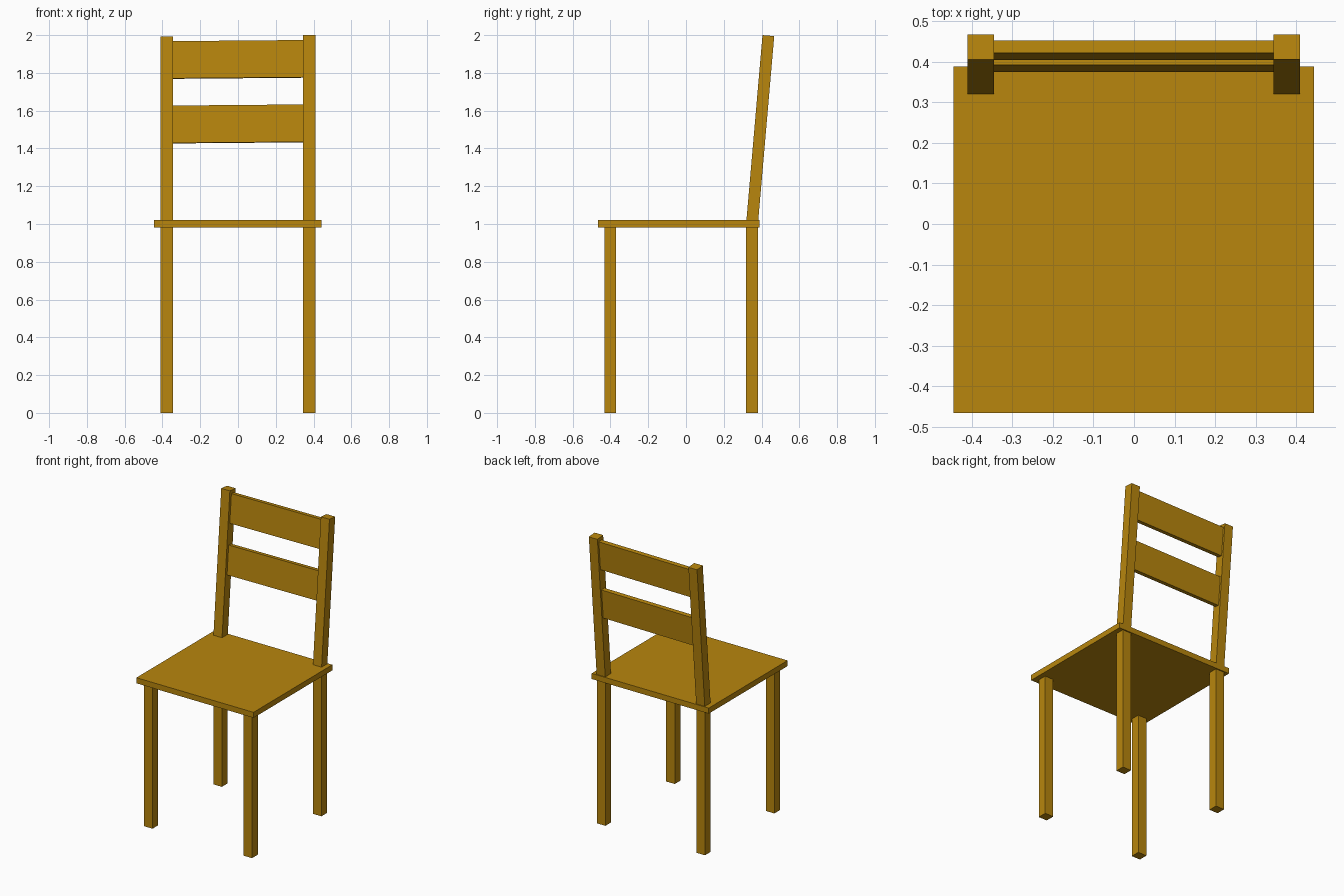
import bpy
import bmesh
from mathutils import Vector

if "Cube" in bpy.data.objects:
    bpy.data.objects.remove(bpy.data.objects["Cube"])

wood = bpy.data.materials.new("golden_wood")
wood.diffuse_color = (0.479, 0.238, 0.004, 1)
wood.use_nodes = True
wood.node_tree.nodes["Principled BSDF"].inputs["Base Color"].default_value = wood.diffuse_color

LEAN = 0.0868            # backward lean of the backrest, y per z
SEAT_TOP = 1.02


def front_y(z):
    """y of the front face of the leaning posts at height z"""
    return 0.32 + LEAN * (z - SEAT_TOP)


def prism(name, x0, x1, profile, rise=0.0):
    """Extrude a (y, z) side profile from x0 to x1, optionally rising in z"""
    bm = bmesh.new()
    face = bm.faces.new([bm.verts.new((x0, y, z)) for y, z in profile])
    ext = bmesh.ops.extrude_face_region(bm, geom=[face])
    verts = [g for g in ext["geom"] if isinstance(g, bmesh.types.BMVert)]
    bmesh.ops.translate(bm, vec=Vector((x1 - x0, 0, rise)), verts=verts)
    bmesh.ops.recalc_face_normals(bm, faces=bm.faces)
    mesh = bpy.data.meshes.new(name)
    bm.to_mesh(mesh)
    bm.free()
    mesh.materials.append(wood)
    obj = bpy.data.objects.new(name, mesh)
    bpy.context.collection.objects.link(obj)
    return obj


def rect(y0, y1, z0, z1):
    return [(y0, z0), (y1, z0), (y1, z1), (y0, z1)]


def leaning(inset, depth, z0, z1):
    """Profile of a leaning board, its ends square to the lean"""
    drop = depth * LEAN
    a, b = front_y(z0) + inset, front_y(z1) + inset
    return [(a, z0), (a + depth, z0 - drop), (b + depth, z1 - drop), (b, z1)]


# Seat board
prism("seat", -0.444, 0.443, rect(-0.465, 0.388, 0.982, SEAT_TOP))

# Legs and leaning back posts; the left post is a touch shorter
for side, x0, x1, top in (("left", -0.41, -0.345, 1.993),
                          ("right", 0.344, 0.409, 2.0)):
    prism("front_leg_" + side, x0, x1, rect(-0.432, -0.37, 0, 0.99))
    prism("back_leg_" + side, x0, x1, rect(0.318, 0.38, 0, 0.99))
    prism("back_post_" + side, x0, x1, leaning(0, 0.062, 1.01, top))

# Two backrest slats, set into the posts and slightly tilted
for name, z0, z1 in (("lower_slat", 1.429, 1.627), ("upper_slat", 1.771, 1.968)):
    prism(name, -0.35, 0.35, leaning(0.019, 0.03, z0, z1), rise=0.006)
